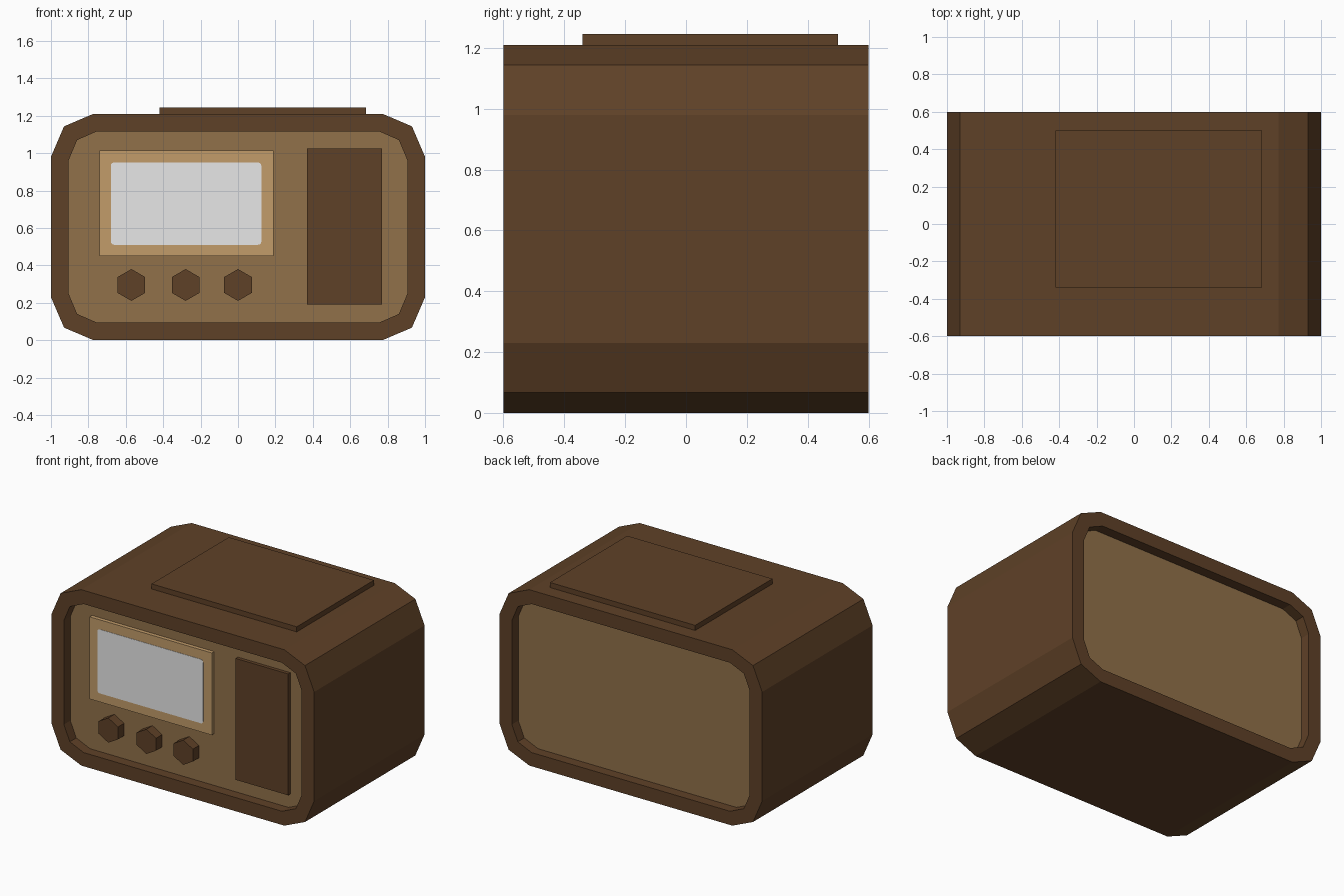
import bpy, bmesh, math
from mathutils import Matrix

if "Cube" in bpy.data.objects:
    bpy.data.objects.remove(bpy.data.objects["Cube"])


def material(name, srgb):
    lin = [((c / 255 + 0.055) / 1.055) ** 2.4 for c in srgb]
    m = bpy.data.materials.new(name)
    m.diffuse_color = (*lin, 1)
    m.use_nodes = True
    m.node_tree.nodes["Principled BSDF"].inputs["Base Color"].default_value = m.diffuse_color
    return m


DARK = material("dark wood", (95, 65, 39))
TAN = material("tan panel", (145, 113, 74))
LIGHT = material("light frame", (194, 156, 106))
GREY = material("screen grey", (231, 231, 231))


def finish(bm, name, *mats):
    bmesh.ops.recalc_face_normals(bm, faces=bm.faces)
    me = bpy.data.meshes.new(name)
    bm.to_mesh(me)
    bm.free()
    for m in mats:
        me.materials.append(m)
    ob = bpy.data.objects.new(name, me)
    bpy.context.collection.objects.link(ob)
    return ob


def box(name, x, y, z, mat):
    bm = bmesh.new()
    bmesh.ops.create_cube(bm, size=1)
    for v in bm.verts:
        v.co = [r[0] if c < 0 else r[1] for c, r in zip(v.co, (x, y, z))]
    return finish(bm, name, mat)


MID = 0.605  # height of the cabinet centre
PANEL_Y = 0.53


def outline(quarter):
    # mirror one corner into a full closed outline
    q, r = quarter, quarter[::-1]
    return ([(x, MID + z) for x, z in q] + [(x, MID - z) for x, z in r]
            + [(-x, MID - z) for x, z in q] + [(-x, MID + z) for x, z in r])


# cabinet: chamfered tube with a recessed panel at front and back
outer = outline([(0.773, 0.605), (0.93, 0.538), (1.0, 0.375)])
inner = outline([(0.755, 0.511), (0.86, 0.465), (0.905, 0.358)])
bm = bmesh.new()
rings = []
for prof, y in ((inner, -PANEL_Y), (inner, -0.6), (outer, -0.6),
                (outer, 0.6), (inner, 0.6), (inner, PANEL_Y)):
    rings.append([bm.verts.new((x, y, z)) for x, z in prof])
n = len(outer)
for a, b in zip(rings, rings[1:]):
    for i in range(n):
        j = (i + 1) % n
        bm.faces.new((a[i], a[j], b[j], b[i]))
for ring in (rings[0], rings[-1]):
    bm.faces.new(ring).material_index = 1
finish(bm, "cabinet", DARK, TAN)

# raised plate on the top
box("top_plate", (-0.42, 0.685), (-0.34, 0.50), (1.20, 1.245), DARK)

# speaker cover and display frame
box("speaker_cover", (0.37, 0.77), (-0.554, -0.52), (0.19, 1.025), DARK)
box("display_frame", (-0.74, 0.19), (-0.556, -0.52), (0.45, 1.015), LIGHT)

# display screen: thin plate with slightly rounded corners
bm = bmesh.new()
x0, x1, z0, z1, r = -0.68, 0.125, 0.51, 0.95, 0.018
pts = []
for k, (cx, cz) in enumerate(((x1 - r, z1 - r), (x0 + r, z1 - r),
                              (x0 + r, z0 + r), (x1 - r, z0 + r))):
    for s in range(4):
        t = math.radians(90 * k + 30 * s)
        pts.append((cx + r * math.cos(t), -0.558, cz + r * math.sin(t)))
face = bm.faces.new([bm.verts.new(p) for p in reversed(pts)])
face.normal_update()
ext = bmesh.ops.extrude_face_region(bm, geom=[face], use_keep_orig=True)
for v in ext["geom"]:
    if isinstance(v, bmesh.types.BMVert):
        v.co.y += 0.004
finish(bm, "display_screen", GREY)

# three hexagonal knobs, points up
for i, x in enumerate((-0.57, -0.28, 0.0)):
    bm = bmesh.new()
    bmesh.ops.create_cone(bm, cap_ends=True, segments=6, radius1=0.085,
                          radius2=0.085, depth=0.08)
    top = max(v.co.y for v in bm.verts)
    turn = 0 if top > 0.08 else math.radians(30)
    bm.transform(Matrix.Translation((x, -0.556, 0.295))
                 @ Matrix.Rotation(math.radians(90), 4, 'X')
                 @ Matrix.Rotation(turn, 4, 'Z'))
    finish(bm, f"knob_{i + 1}", DARK)
